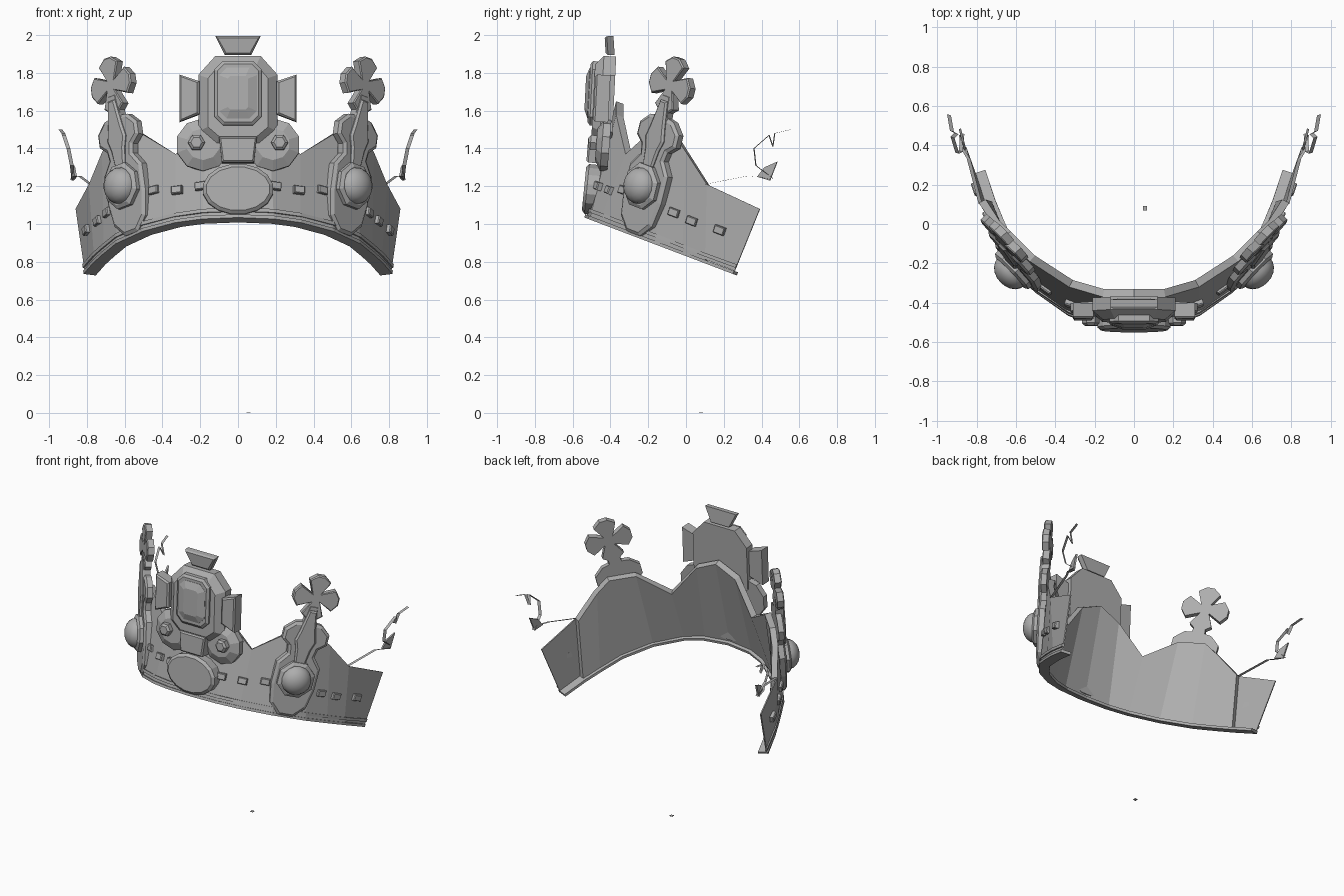
import bpy, bmesh, math
from mathutils import Vector as V

cube = bpy.data.objects.get("Cube")
if cube:
    bpy.data.objects.remove(cube)

grey = bpy.data.materials.new("plain grey")
grey.use_nodes = True
colour = (0.42, 0.42, 0.42, 1)
grey.diffuse_color = colour
grey.node_tree.nodes["Principled BSDF"].inputs["Base Color"].default_value = colour


def finish(name, bm, mirror=False, smooth=False):
    bmesh.ops.recalc_face_normals(bm, faces=bm.faces)
    mesh = bpy.data.meshes.new(name)
    bm.to_mesh(mesh)
    bm.free()
    mesh.materials.append(grey)
    for p in mesh.polygons:
        p.use_smooth = smooth
    ob = bpy.data.objects.new(name, mesh)
    bpy.context.collection.objects.link(ob)
    if mirror:
        ob.modifiers.new("Mirror", 'MIRROR').merge_threshold = 0.002
    return ob


def frame(origin, u, v):
    """Local axes: u across, v up, n out of the plate."""
    u, v = V(u).normalized(), V(v).normalized()
    n = u.cross(v)
    return lambda a, b, c=0: V(origin) + u * a + v * b + n * c


def plate(name, outline, place, back, front, bevel=0.015, rise=0.015, mirror=False):
    """Prism with a chamfered front."""
    bm = bmesh.new()
    loops = [[bm.verts.new(place(a, b, c)) for a, b in outline] for c in (back, front)]
    n = len(outline)
    bm.faces.new(loops[0][::-1])
    for i in range(n):
        j = (i + 1) % n
        bm.faces.new((loops[0][i], loops[0][j], loops[1][j], loops[1][i]))
    face = bm.faces.new(loops[1])
    bm.normal_update()
    if bevel:
        bmesh.ops.inset_region(bm, faces=[face], thickness=bevel, depth=rise)
    return finish(name, bm, mirror)


def dome(name, place, radius, height, sides, rings, base):
    bm = bmesh.new()
    rows = []
    for r in range(rings):
        t = r / rings * math.pi / 2
        rows.append([bm.verts.new(place(radius * math.cos(t) * math.cos(k * math.tau / sides),
                                        radius * math.cos(t) * math.sin(k * math.tau / sides),
                                        base + height * math.sin(t))) for k in range(sides)])
    tip = bm.verts.new(place(0, 0, base + height))
    for i in range(sides):
        j = (i + 1) % sides
        for a, b in zip(rows, rows[1:]):
            bm.faces.new((a[i], a[j], b[j], b[i]))
        bm.faces.new((rows[-1][i], rows[-1][j], tip))
    return finish(name, bm, True, True)


def ring(rx, ry, n, turn=0.5, cx=0, cy=0):
    return [(cx + rx * math.cos((k + turn) * math.tau / n),
             cy + ry * math.sin((k + turn) * math.tau / n)) for k in range(n)]


def both(half):
    """Complete a half outline running bottom to top."""
    return half + [(-a, b) for a, b in reversed(half)]


# Tilted wall: lower edge in plan, and the scalloped upper edge
SLOPE = .38
lower = [(0, -.53), (.19, -.51), (.33, -.46), (.5, -.34), (.64, -.17), (.71, -.02), (.76, .1), (.81, .25)]
upper = [(0, -.37, 1.65), (.16, -.37, 1.58), (.33, -.32, 1.37), (.53, -.19, 1.49),
         (.66, -.06, 1.47), (.72, 0, 1.38), (.79, .11, 1.21), (.86, .39, 1.08)]
lower = [V((x, y, 1.035 - SLOPE * (y + .54))) for x, y in lower]
upper = [V(p) for p in upper]


def outward(i):
    """Outward direction lying in the tilted base plane."""
    if i == 0:
        return V((0, -1, SLOPE))
    d = lower[min(i + 1, len(lower) - 1)] - lower[i - 1]
    n = V((d.y, -d.x, 0)).normalized()
    return V((n.x, n.y, -SLOPE * n.y))


def wall(name, first, last, t0, t1, out, inner, high=None):
    bm = bmesh.new()
    rows = []
    for i in range(first, last + 1):
        a, d, n = lower[i], upper[i] - lower[i], outward(i)
        if high:
            d = d.normalized() * high
        rows.append([bm.verts.new(a + d * t + n * o) for t, o in
                     ((t0, out), (t1, out), (t1, inner), (t0, inner))])
    for a, b in zip(rows, rows[1:]):
        for k in range(4):
            m = (k + 1) % 4
            bm.faces.new((a[k], b[k], b[m], a[m]))
    if first:
        bm.faces.new(rows[0])
    bm.faces.new(rows[-1])
    return finish(name, bm, True)


wall("crown_wall", 0, 6, 0, 1, 0, -.04)
wall("end_panel", 6, 7, .05, 1, 0, -.008)
wall("bottom_rim", 0, 7, 0, 1, .008, -.06, .018)
wall("bottom_moulding", 0, 7, .65, 1, .008, -.005, .055)

# Little blocks along the band
for k, (s, t) in enumerate([(1.1, .33), (1.93, .45), (2.6, .43), (4.6, .36), (5.4, .4), (6.35, .5)]):
    i = int(s)
    f = s - i
    low, top = lower[i].lerp(lower[i + 1], f), upper[i].lerp(upper[i + 1], f)
    u = (lower[i + 1] - lower[i]).normalized()
    up = (top - low) - u * (top - low).dot(u)
    plate("band_block", ring(.042, .03, 4), frame(low.lerp(top, t), u, up), -.005, .018, .006, .006, True)

# Side shields carrying a dome and a flared cross
shield = frame((.60, -.22, 1.2), (.68, .68, -.26), (.13, .24, .96))
plate("side_shield", both([(.05, -.26), (.12, -.19), (.145, -.06), (.145, .09), (.09, .16), (.1, .21), (.15, .25),
                           (.15, .32), (.09, .375), (.035, .385)]), shield, -.04, -.005, .018, .012, True)
plate("shield_ridge", both([(.035, .1), (.05, .2), (.07, .26), (.055, .32), (.025, .47)]),
      shield, -.03, .012, .012, .01, True)
plate("dome_setting", ring(.125, .125, 8), shield, -.02, .03, .02, .012, True)
dome("side_dome", shield, .098, .075, 16, 5, .035)
cross = []
for k in range(4):
    c, s = math.cos(k * math.pi / 2), math.sin(k * math.pi / 2)
    for a, b in ((.032, -.026), (.115, -.072), (.152, -.025), (.152, .025), (.115, .072)):
        cross.append((a * c - b * s, .555 + a * s + b * c))
plate("flared_cross", cross, shield, -.04, 0, .008, .006, True)
plate("cross_stem", both([(.045, .36), (.028, .5)]), shield, -.04, .002, .008, .006, True)

# Central ornament
front = frame((0, -.45, 1.68), (1, 0, 0), (0, .05, 1))
plate("central_plate", both([(.12, -.27), (.21, -.19), (.21, .11), (.12, .21)]), front, -.07, -.005, .055, .045)
plate("gem_frame", both([(.08, -.16), (.125, -.115), (.125, .135), (.08, .18)]), front, 0, .052, .018, .012)
plate("central_gem", both([(.06, -.125), (.1, -.085), (.1, .105), (.06, .145)]), front, .03, .066, .05, .018)
plate("top_trapezoid", both([(.07, .215), (.12, .315)]), frame((0, -.39, 1.68), (1, 0, 0), (0, -.06, 1)),
      -.025, .01, .014, .012)
plate("side_trapezoid", [(.205, -.1), (.31, -.14), (.31, .11), (.205, .075)], front, -.045, .025, .014, .01, True)

# Round lobes with six-sided studs
lobes = frame((0, -.44, 1.42), (1, 0, 0), (0, .08, 1))
plate("round_lobe", ring(.145, .14, 10, .5, .185), lobes, -.035, .005, .055, .03, True)
stud = frame((.22, -.48, 1.43), (1, 0, 0), (0, .08, 1))
plate("lobe_stud", ring(.045, .045, 6, 0), stud, -.02, .025, .015, .012, True)

# Front tablet and oval medallion
plate("front_tablet", both([(.085, -.1), (.1, .035)]), lobes, -.02, .07, .012, .01)
medal = frame((0, -.49, 1.182), (1, 0, 0), (0, .1, 1))
plate("oval_medallion", ring(.188, .135, 16), medal, -.03, .035, .018, .015)


# Broken trim strips trailing behind the ends
def ribbon(name, path, width):
    bm = bmesh.new()
    rows = [[bm.verts.new(V(p) + V((o, o * .3, 0))) for o in (-width, width)] for p in path]
    for a, b in zip(rows, rows[1:]):
        bm.faces.new((a[0], a[1], b[1], b[0]))
    finish(name, bm, True)


ribbon("trim_lower", [(.78, .1, 1.21), (.84, .33, 1.255), (.87, .38, 1.25), (.88, .45, 1.235)], .01)
ribbon("trim_upper", [(.872, .46, 1.24), (.88, .37, 1.31), (.898, .36, 1.4), (.922, .44, 1.47),
                      (.902, .46, 1.41), (.925, .47, 1.48), (.94, .555, 1.5)], .01)
plate("trim_leaf", [(-.07, .0), (.0, -.02), (.04, .08), (-.03, .05)],
      frame((.875, .445, 1.25), (.25, 1, 0), (0, 0, 1)), -.006, .006, 0, 0, True)

# Loose chip on the floor
plate("loose_chip", ring(.016, .016, 4), frame((.056, .08, 0), (1, 0, 0), (0, 1, 0)), 0, .002, 0)
